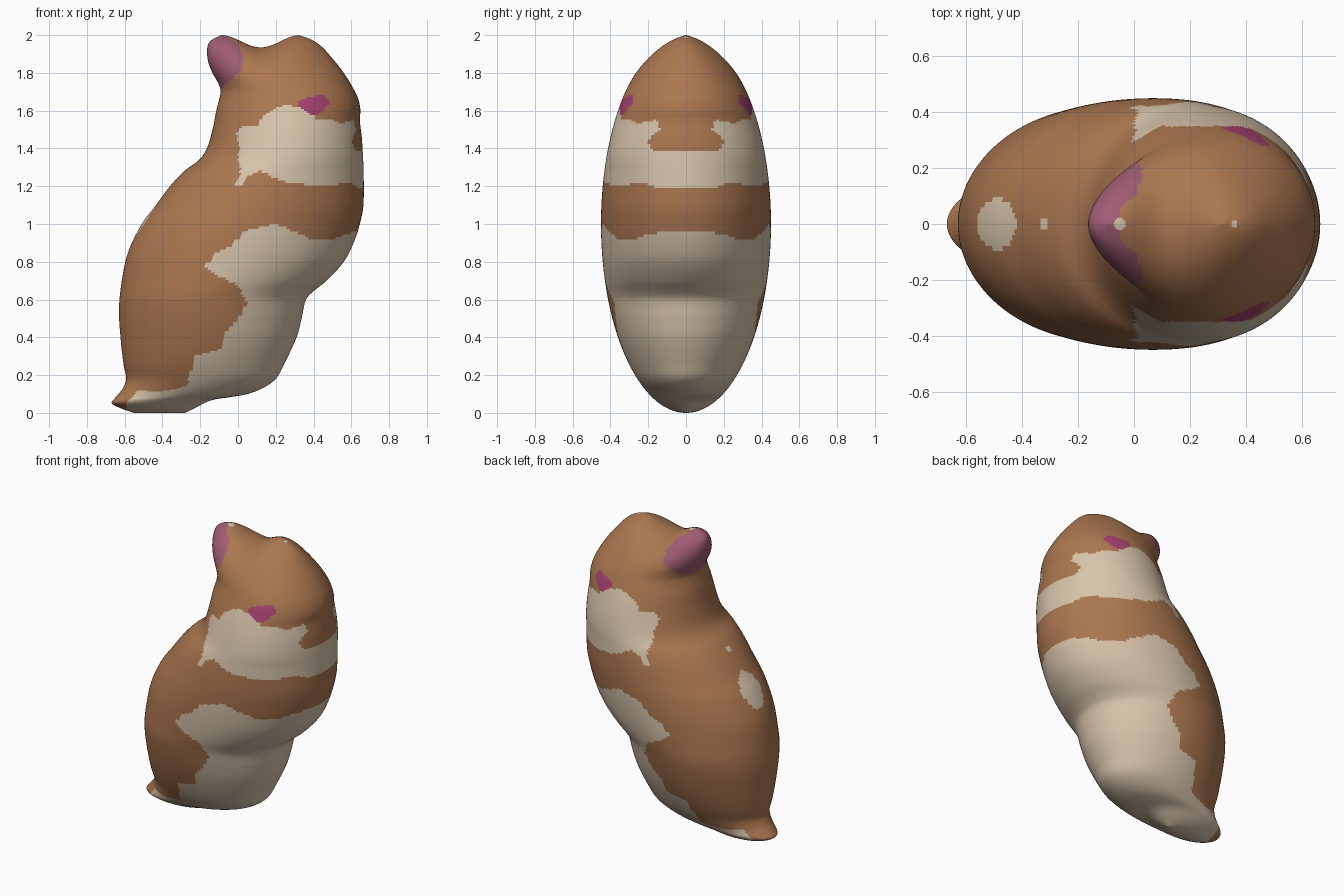
import bpy, bmesh, math

if "Cube" in bpy.data.objects:
    bpy.data.objects.remove(bpy.data.objects["Cube"])

# Side silhouette as (z, x): back edge and belly edge
BACK = [(0, -.55), (.02, -.61), (.05, -.668), (.08, -.65), (.13, -.61), (.18, -.592),
        (.25, -.605), (.4, -.622), (.55, -.63), (.7, -.615), (.85, -.582), (1, -.51),
        (1.1, -.435), (1.2, -.36), (1.28, -.285), (1.34, -.205), (1.4, -.165), (1.5, -.135),
        (1.6, -.115), (1.7, -.092), (1.74, -.102), (1.8, -.135), (1.86, -.158),
        (1.93, -.163), (1.97, -.145), (2, -.09)]
BELLY = [(0, -.28), (.03, -.22), (.07, -.13), (.085, -.03), (.1, .05), (.13, .13),
         (.18, .2), (.25, .24), (.4, .31), (.5, .337), (.6, .36), (.64, .395), (.7, .47),
         (.8, .56), (.9, .612), (1, .645), (1.1, .664), (1.3, .664), (1.45, .656),
         (1.55, .645), (1.6, .648), (1.65, .64), (1.7, .62), (1.8, .56), (1.9, .48),
         (1.95, .43), (1.98, .38), (2, .32)]

# Coat patches in side projection (x, z)
CHEEK = [(.7, 1.185), (.63, 1.19), (.6, 1.22), (.45, 1.2), (.25, 1.22), (.12, 1.28),
         (.05, 1.25), (.02, 1.21), (-.02, 1.21), (.02, 1.29), (0, 1.35), (.01, 1.4),
         (-.01, 1.48), (.02, 1.52), (.1, 1.52), (.14, 1.58), (.24, 1.63), (.36, 1.62),
         (.42, 1.55), (.5, 1.55), (.55, 1.53), (.61, 1.55), (.625, 1.5), (.605, 1.45),
         (.61, 1.4), (.64, 1.38), (.7, 1.38)]
TUMMY = [(.7, .96), (.6, .955), (.5, .92), (.4, .915), (.3, .96), (.2, 1), (.05, .97),
         (-.03, .89), (-.12, .85), (-.13, .81), (-.175, .78), (-.12, .73), (0, .68),
         (.045, .58), (0, .49), (-.07, .42), (-.09, .34), (-.23, .3), (-.27, .14),
         (-.42, .11), (-.53, .12), (-.59, .05), (-.6, -.1), (.7, -.1)]
EYE = [(.31, 1.64), (.36, 1.67), (.45, 1.685), (.49, 1.65), (.45, 1.6), (.41, 1.575), (.36, 1.59)]
EAR = [(-.06, 2.05), (-.05, 1.98), (.01, 1.94), (.03, 1.88), (.02, 1.82), (-.03, 1.77),
       (-.08, 1.72), (-.2, 1.7), (-.2, 2.05)]
# Small pale spots along the spine: x, x radius, y radius
SPOTS = [(-.49, .07, .09), (-.32, .018, .025), (-.05, .02, .022), (.36, .01, .015)]


def slope(pts, i):
    a, b = pts[max(i - 1, 0)], pts[min(i + 1, len(pts) - 1)]
    return (b[1] - a[1]) / (b[0] - a[0])


def smooth_value(pts, z):
    """Smooth curve through the points."""
    i = 0
    while i < len(pts) - 2 and z > pts[i + 1][0]:
        i += 1
    (z0, x0), (z1, x1) = pts[i], pts[i + 1]
    h = z1 - z0
    t = min(max((z - z0) / h, 0), 1)
    return ((2*t**3 - 3*t*t + 1) * x0 + (t**3 - 2*t*t + t) * h * slope(pts, i)
            + (3*t*t - 2*t**3) * x1 + (t**3 - t*t) * h * slope(pts, i + 1))


def inside(poly, x, z):
    hit = False
    for (x0, z0), (x1, z1) in zip(poly, poly[1:] + poly[:1]):
        if (z0 > z) != (z1 > z) and x < x0 + (z - z0) * (x1 - x0) / (z1 - z0):
            hit = not hit
    return hit


def coat(c):
    if inside(EAR, c.x, c.z) and not (abs(c.y) < .02 and c.x > -.07):
        return 2
    if inside(EYE, c.x, c.z):
        return 3
    if inside(CHEEK, c.x, c.z) or inside(TUMMY, c.x, c.z):
        return 1
    if c.z > .9 and any(((c.x - x) / rx)**2 + (c.y / ry)**2 < 1 for x, rx, ry in SPOTS):
        return 1
    return 0


def material(name, rgb):
    m = bpy.data.materials.new(name)
    lin = [(v / 255 / 12.92) if v < 11 else ((v / 255 + .055) / 1.055)**2.4 for v in rgb]
    m.diffuse_color = (*lin, 1)
    m.use_nodes = True
    m.node_tree.nodes["Principled BSDF"].inputs["Base Color"].default_value = m.diffuse_color
    return m


# Body: oval cross-sections stacked between the two silhouette edges
ROWS, COLS = 230, 144
bm = bmesh.new()
rings = []
for r in range(ROWS + 1):
    z = 1 - math.cos(math.pi * r / ROWS)
    xa, xb = smooth_value(BACK, z), smooth_value(BELLY, z)
    half = .45 * math.sqrt(max(0, 1 - (z - 1)**2))
    ring = []
    for k in range(COLS):
        a = 2 * math.pi * k / COLS
        x = (xa + xb) / 2 + (xb - xa) / 2 * math.cos(a)
        dip = 0
        if z > 1.6 and -.09 < x < .33:      # hollow between ear and forehead
            dip = .065 * math.sin(math.pi * (x + .09) / .42)**2 * ((z - 1.6) / .4)**2
        ring.append(bm.verts.new((x, half * math.sin(a), z - dip)))
    rings.append(ring)
for lo, hi in zip(rings, rings[1:]):
    for k in range(COLS):
        n = (k + 1) % COLS
        bm.faces.new((lo[k], lo[n], hi[n], hi[k]))
bmesh.ops.remove_doubles(bm, verts=bm.verts, dist=1e-5)
bmesh.ops.recalc_face_normals(bm, faces=bm.faces)
for f in bm.faces:
    f.material_index = coat(f.calc_center_median())
    f.smooth = True

mesh = bpy.data.meshes.new("animal_body")
bm.to_mesh(mesh)
bm.free()
for name, rgb in (("brown fur", (172, 119, 80)), ("cream fur", (216, 197, 171)),
                  ("mauve ear", (160, 92, 116)), ("magenta eye", (168, 66, 112))):
    mesh.materials.append(material(name, rgb))
body = bpy.data.objects.new("animal_body", mesh)
bpy.context.collection.objects.link(body)
